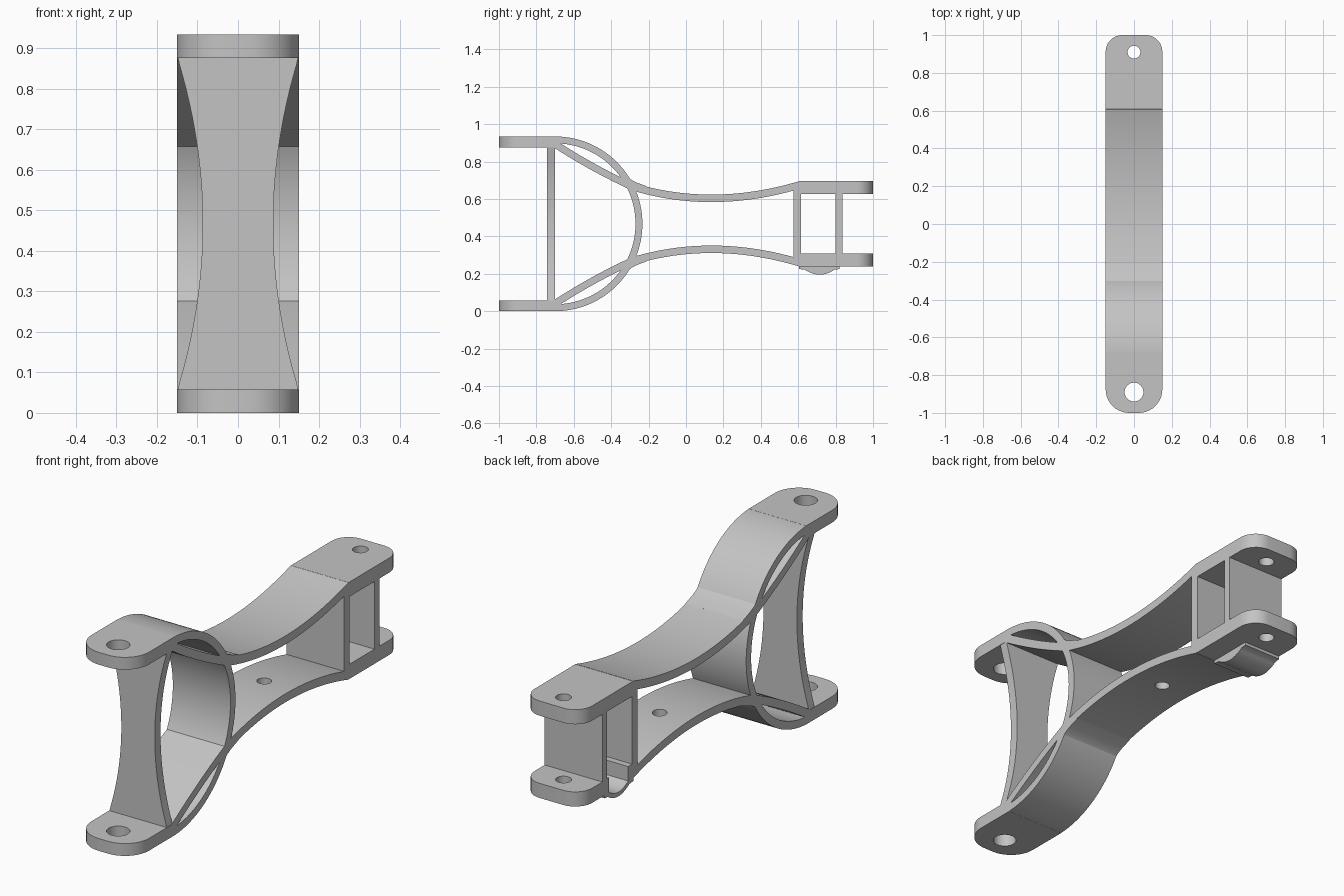
import bpy, bmesh, math

cube = bpy.data.objects.get("Cube")
if cube:
    bpy.data.objects.remove(cube, do_unlink=True)

W = 0.15          # half width of the bracket
H = 0.934         # full height
MID = H / 2

grey = bpy.data.materials.new("plain_grey")
grey.use_nodes = True
grey.diffuse_color = (0.55, 0.55, 0.55, 1)
grey.node_tree.nodes["Principled BSDF"].inputs["Base Color"].default_value = (0.55, 0.55, 0.55, 1)


def prism(name, outline, axis, lo, hi):
    """Extrude a closed 2D outline along one axis."""
    place = {"x": lambda a, b, t: (t, a, b),
             "y": lambda a, b, t: (a, t, b),
             "z": lambda a, b, t: (a, b, t)}[axis]
    bm = bmesh.new()
    low = [bm.verts.new(place(a, b, lo)) for a, b in outline]
    high = [bm.verts.new(place(a, b, hi)) for a, b in outline]
    bm.faces.new(low)
    bm.faces.new(high)
    n = len(outline)
    for i in range(n):
        j = (i + 1) % n
        bm.faces.new((low[i], low[j], high[j], high[i]))
    bmesh.ops.recalc_face_normals(bm, faces=bm.faces)
    mesh = bpy.data.meshes.new(name)
    bm.to_mesh(mesh)
    bm.free()
    mesh.materials.append(grey)
    obj = bpy.data.objects.new(name, mesh)
    bpy.context.collection.objects.link(obj)
    return obj


def arc(cx, cy, r, start, end, steps):
    angles = [math.radians(start + (end - start) * i / steps) for i in range(steps + 1)]
    return [(cx + r * math.cos(a), cy + r * math.sin(a)) for a in angles]


def bezier(p, q, r, steps=24):
    ts = [i / steps for i in range(steps + 1)]
    return [tuple((1 - t) ** 2 * a + 2 * t * (1 - t) * b + t * t * c
                  for a, b, c in zip(p, q, r)) for t in ts]


def thicken(path, thick):
    """Outline of a strip of even thickness around a path."""
    left, right = [], []
    for i, (a, b) in enumerate(path):
        p, q = path[max(i - 1, 0)], path[min(i + 1, len(path) - 1)]
        dx, dy = q[0] - p[0], q[1] - p[1]
        k = thick / 2 / math.hypot(dx, dy)
        left.append((a - dy * k, b + dx * k))
        right.append((a + dy * k, b - dx * k))
    return left + right[::-1]


def cut(target, cutter):
    cutter.hide_render = True
    mod = target.modifiers.new("cut", "BOOLEAN")
    mod.operation = "DIFFERENCE"
    mod.solver = "EXACT"
    mod.object = cutter
    bpy.context.view_layer.objects.active = target
    bpy.ops.object.modifier_apply(modifier=mod.name)
    bpy.data.objects.remove(cutter, do_unlink=True)


def drill(target, y, r):
    cut(target, prism("hole_cutter", arc(0, y, r, 0, 350, 35), "z", -0.5, 1.5))


def end_plate(name, inner, tip, radius, lo, hi):
    """Flat plate with two rounded corners at its tip."""
    s = 1 if tip > 0 else -1
    c, y = W - radius, abs(tip) - radius
    pts = arc(c, y, radius, 0, 90, 10) + arc(-c, y, radius, 90, 180, 10)
    pts = [(a, b * s) for a, b in pts] + [(-W, inner), (W, inner)]
    return prism(name, pts, "z", lo, hi)


parts = []
strut_path = bezier((-0.70, 0.893), (-0.49, 0.758), (-0.29, 0.667))
arm_path = bezier((-0.29, 0.667), (0.14, 0.535), (0.612, 0.676))
fillet = [(-0.335, 0.752), (-0.315, 0.722), (-0.292, 0.702), (-0.262, 0.687),
          (-0.21, 0.668), (-0.25, 0.645), (-0.32, 0.68)]

# Upper and lower halves, mirrored about the middle height
for side in ("upper", "lower"):
    up = side == "upper"

    def flip(points):
        return points if up else [(a, H - b) for a, b in points]

    def span(lo, hi):
        return (lo, hi) if up else (H - hi, H - lo)

    front = end_plate(side + "_front_plate", -0.68, -1, 0.125, *span(0.876, H))
    drill(front, -0.89, 0.05)
    rear = end_plate(side + "_rear_plate", 0.608, 1, 0.088, *span(0.626, 0.695))
    drill(rear, 0.91, 0.034)
    strut = prism(side + "_strut", flip(thicken(strut_path, 0.038)), "x", -W, W)
    arm = prism(side + "_arm", flip(thicken(arm_path, 0.04)), "x", -W, W)
    joint = prism(side + "_joint_fillet", flip(fillet), "x", -W, W)
    parts += [front, rear, strut, arm, joint]
    if not up:
        drill(arm, 0.195, 0.032)
        lower_rear = rear

# Half ring joining the front plates
ring_outline = (arc(-0.70, MID, MID, -90, 90, 64)
                + arc(-0.70, MID, MID - 0.037, 90, -90, 64))
parts.append(prism("half_ring", ring_outline, "x", -W, W))

# Waisted front column
zs = [0.05 + (H - 0.1) * i / 32 for i in range(33)]
edge = [(0.087 + 0.063 * min(1, abs(z - MID) / 0.41) ** 2, z) for z in zs]
parts.append(prism("front_column", edge + [(-a, z) for a, z in edge[::-1]], "y", -0.743, -0.70))

# Upright walls between the rear plates
for name, lo, hi in (("inner_rear_wall", 0.575, 0.615), ("outer_rear_wall", 0.80, 0.836)):
    outline = [(lo, 0.262), (hi, 0.262), (hi, H - 0.262), (lo, H - 0.262)]
    parts.append(prism(name, outline, "x", -W, W))

# Scooped pocket in one edge of the lower rear plate
scoop = bezier((0.635, 0.222), (0.715, 0.168), (0.795, 0.222), 14)
shell = prism("scoop_shell", [(0.605, 0.242), (0.605, 0.225)] + scoop
              + [(0.82, 0.225), (0.82, 0.242)], "x", -W, 0.045)
hollow = [(0.645, 0.4)] + bezier((0.645, 0.24), (0.715, 0.19), (0.785, 0.24), 14) + [(0.785, 0.4)]
for target in (lower_rear, shell):
    cut(target, prism("pocket_cutter", hollow, "x", -0.3, 0.03))
parts.append(shell)

# Smooth curved faces, keep edges sharp
bpy.ops.object.select_all(action="DESELECT")
for obj in parts:
    obj.select_set(True)
bpy.context.view_layer.objects.active = parts[0]
bpy.ops.object.shade_smooth_by_angle(angle=math.radians(30))
